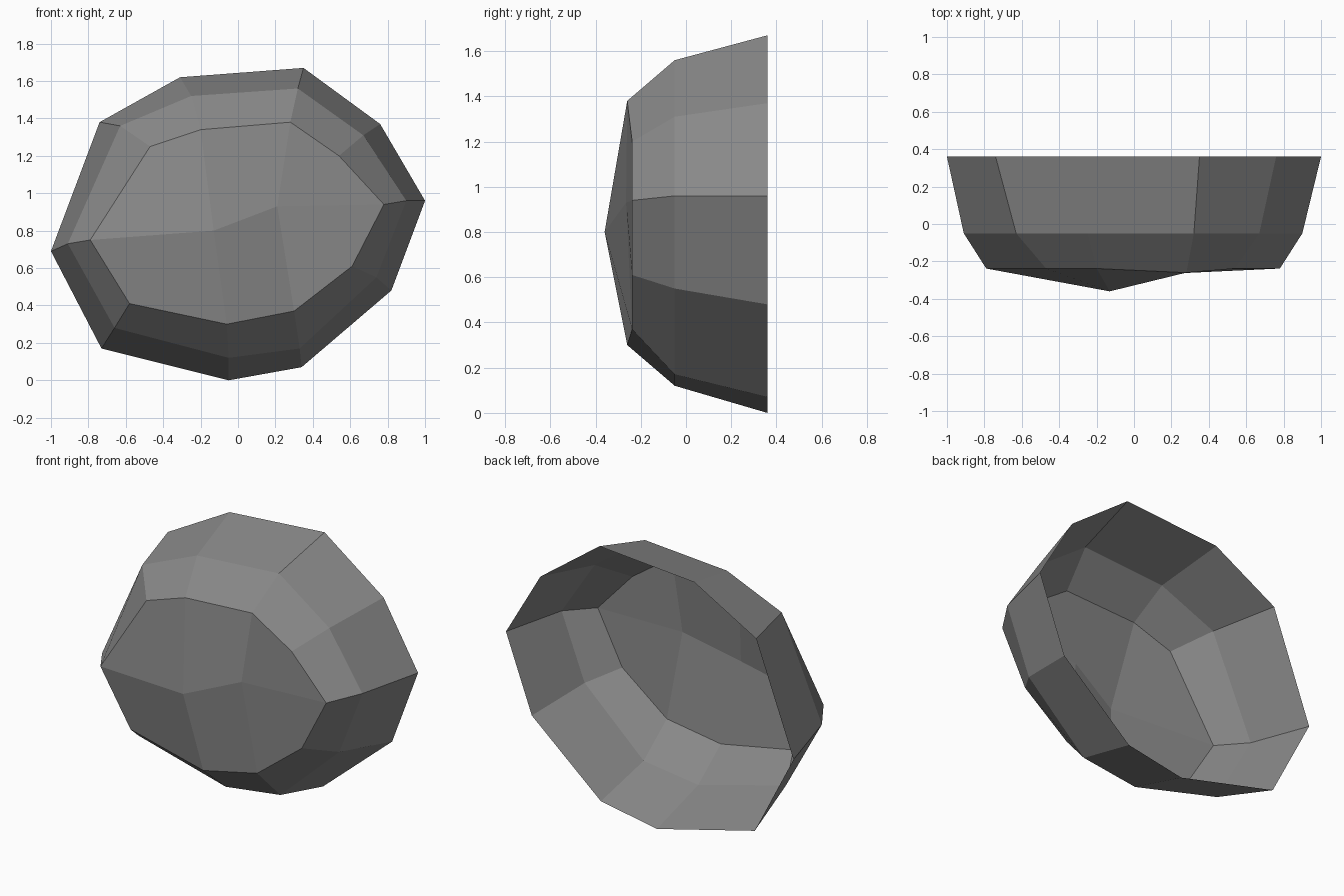
import bpy
import bmesh

default_cube = bpy.data.objects.get("Cube")
if default_cube:
    bpy.data.objects.remove(default_cube, do_unlink=True)


def make_material(name, color):
    material = bpy.data.materials.new(name)
    material.use_nodes = True
    material.diffuse_color = color
    shader = next(n for n in material.node_tree.nodes if n.type == "BSDF_PRINCIPLED")
    shader.inputs["Base Color"].default_value = color
    return material


def add_ring(mesh, depth, outline):
    """Add one cross-section of (x, z) points at the given depth."""
    return [mesh.verts.new((x, depth, z)) for x, z in outline]


def bridge(mesh, inner, outer):
    """Join two rings with a band of quads that face outward."""
    count = len(inner)
    for i in range(count):
        j = (i + 1) % count
        mesh.faces.new((inner[i], inner[j], outer[j], outer[i]))


rock = bmesh.new()

# Open rim at the back
rim = add_ring(rock, 0.36, [
    (-1, 0.69), (-0.74, 1.38), (-0.31, 1.62), (0.35, 1.67), (0.76, 1.37),
    (1, 0.96), (0.82, 0.48), (0.34, 0.07), (-0.05, 0), (-0.73, 0.17)])

# Waist where the sides start to taper
waist = add_ring(rock, -0.05, [
    (-0.91, 0.73), (-0.63, 1.36), (-0.25, 1.52), (0.32, 1.56), (0.67, 1.31),
    (0.9, 0.96), (0.74, 0.55), (0.33, 0.17), (-0.05, 0.12), (-0.66, 0.28)])

# Border of the front face
border = add_ring(rock, -0.238, [
    (-0.79, 0.75), (-0.47, 1.25), (-0.2, 1.34), (0.28, 1.38), (0.54, 1.2),
    (0.78, 0.94), (0.61, 0.61), (0.3, 0.37), (-0.06, 0.3), (-0.58, 0.41)])
for corner in (border[3], border[8]):
    corner.co.y = -0.26

bridge(rock, waist, rim)
bridge(rock, border, waist)

# Faceted front with a peak and a lower shoulder
peak = rock.verts.new((-0.13, -0.36, 0.8))
shoulder = rock.verts.new((0.21, -0.265, 0.93))
left, upper_left, top, top_right, upper_right = border[:5]
right, lower_right, bottom_right, bottom, lower_left = border[5:]
for facet in (
    (peak, top, upper_left, left),
    (peak, shoulder, top_right, top),
    (shoulder, right, upper_right, top_right),
    (shoulder, bottom_right, lower_right, right),
    (peak, bottom, bottom_right, shoulder),
    (peak, left, lower_left, bottom),
):
    rock.faces.new(facet)

# Flat-shaded object
mesh = bpy.data.meshes.new("rock_shell")
rock.to_mesh(mesh)
rock.free()
mesh.materials.append(make_material("stone_grey", (0.25, 0.25, 0.25, 1)))
rock_shell = bpy.data.objects.new("rock_shell", mesh)
bpy.context.collection.objects.link(rock_shell)
